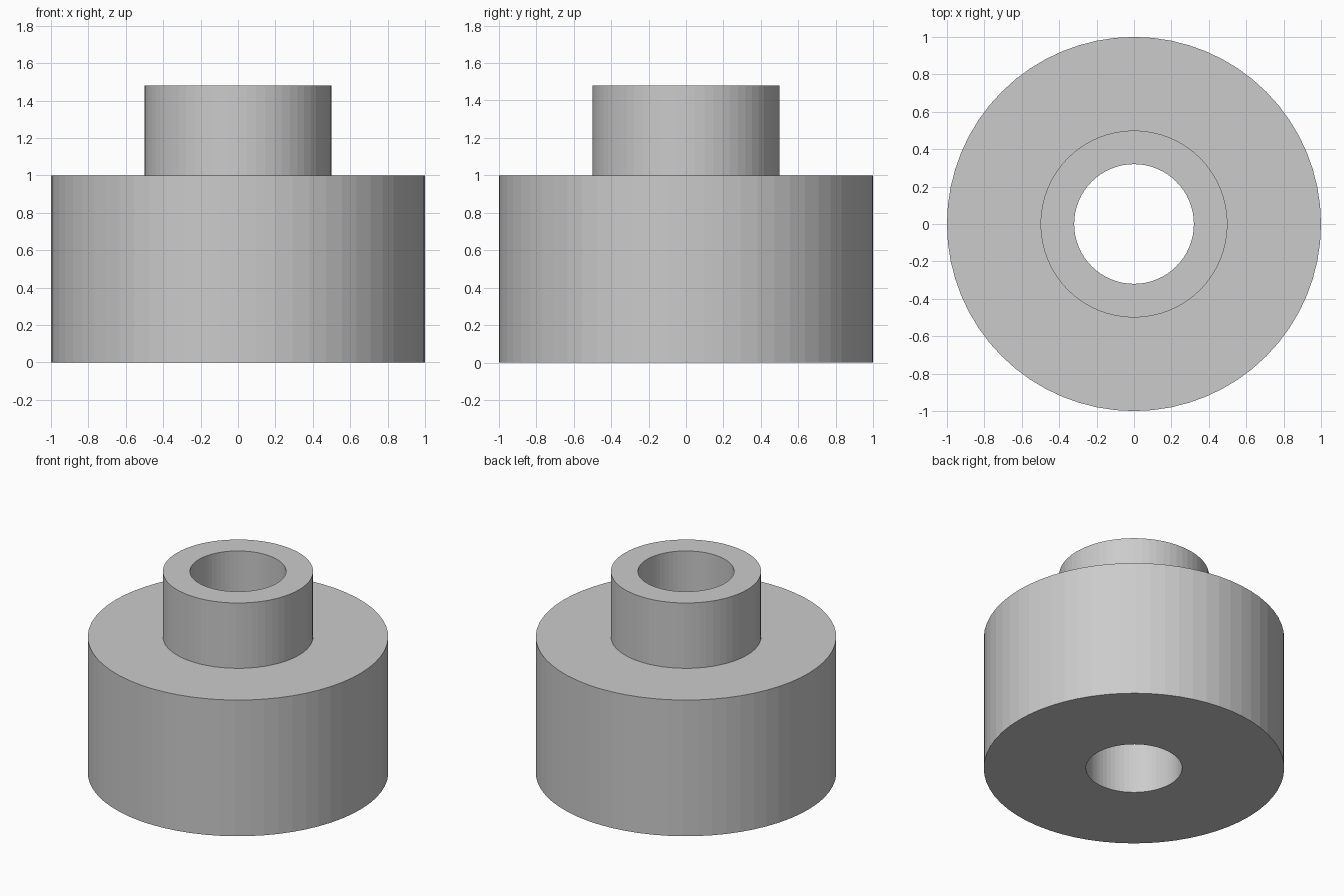
import bpy, bmesh
from math import cos, sin, tau

if "Cube" in bpy.data.objects:
    bpy.data.objects.remove(bpy.data.objects["Cube"])

SEGMENTS = 64

# Closed cross-section (radius, z): base, raised collar, through bore
profile = [(0.32, 0), (1, 0), (1, 1), (0.5, 1), (0.5, 1.48), (0.32, 1.48)]

bm = bmesh.new()
rings = []
for r, z in profile:
    rings.append([bm.verts.new((r * cos(tau * i / SEGMENTS), r * sin(tau * i / SEGMENTS), z))
                  for i in range(SEGMENTS)])

# Join each ring to the next, closing the section at the bore
for a, b in zip(rings, rings[1:] + rings[:1]):
    for i in range(SEGMENTS):
        j = (i + 1) % SEGMENTS
        bm.faces.new((a[i], a[j], b[j], b[i]))
bmesh.ops.recalc_face_normals(bm, faces=bm.faces)

mesh = bpy.data.meshes.new("stepped_bushing")
bm.to_mesh(mesh)
bm.free()
bpy.context.collection.objects.link(bpy.data.objects.new("stepped_bushing", mesh))
